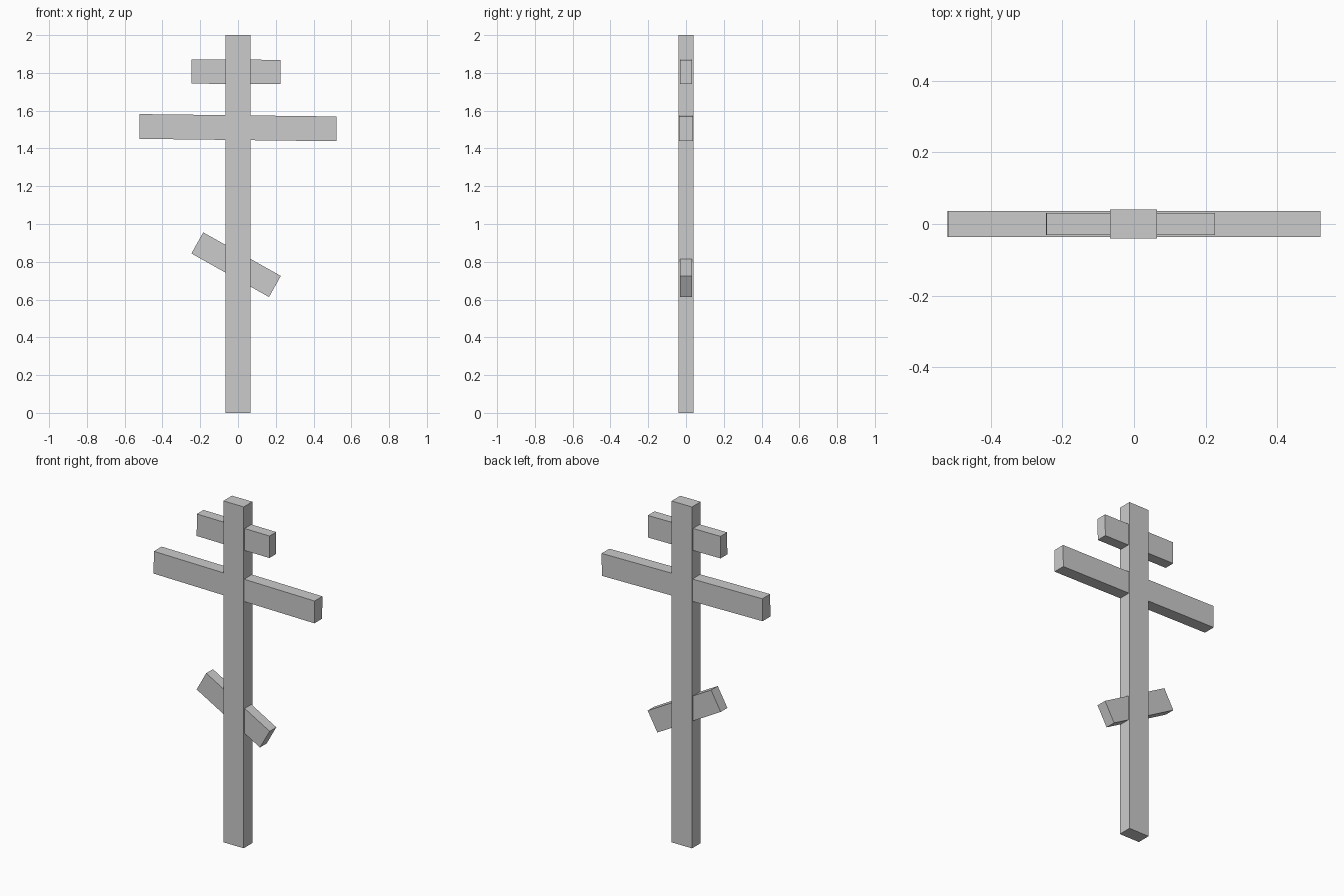
import bpy
from math import radians

if "Cube" in bpy.data.objects:
    bpy.data.objects.remove(bpy.data.objects["Cube"])


def beam(name, center, size, tilt=0.0):
    """Box beam, tilted about the y axis (positive lowers the right end)."""
    bpy.ops.mesh.primitive_cube_add(size=1, location=center)
    ob = bpy.context.object
    ob.name = name
    ob.scale = size
    ob.rotation_euler = (0, radians(tilt), 0)
    bpy.ops.object.transform_apply(location=False, rotation=True, scale=True)
    return ob


# Upright post
beam("post", (-0.001, 0, 1.0), (0.132, 0.08, 2.0))
# Short upper bar
beam("upper_bar", (-0.010, 0, 1.806), (0.471, 0.062, 0.129), 0.4)
# Long main crossbar, very slightly tilted
beam("main_bar", (0, 0, 1.510), (1.042, 0.072, 0.131), 0.7)
# Slanted footrest bar
beam("slanted_bar", (-0.010, 0, 0.7845), (0.471, 0.062, 0.128), 29.3)
